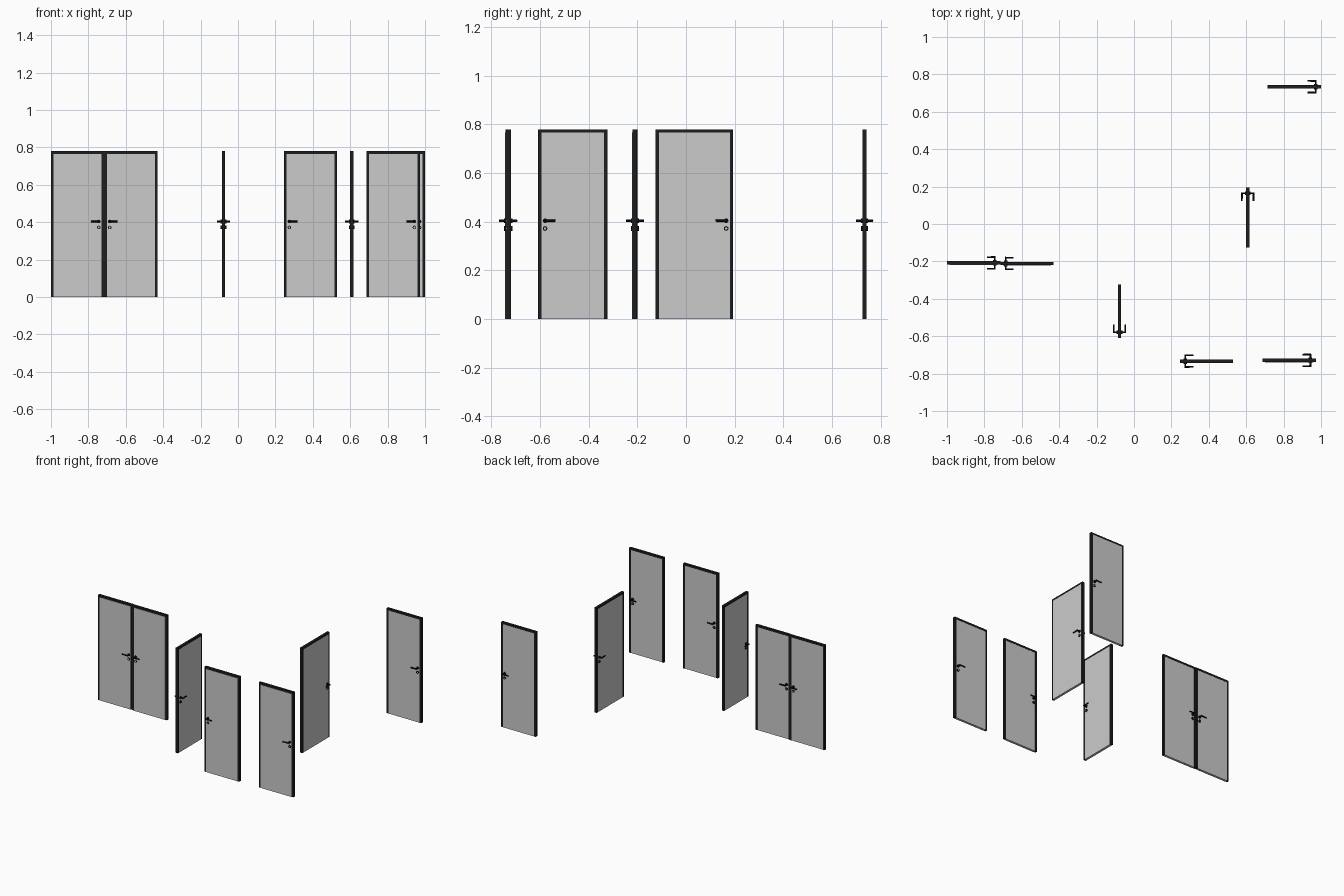
import bpy, bmesh
from math import pi
from mathutils import Matrix, Vector

if "Cube" in bpy.data.objects:
    bpy.data.objects.remove(bpy.data.objects["Cube"])

H = 0.78        # door height
FW = 0.014      # frame face width
FD = 0.018      # frame depth

dark = bpy.data.materials.new("dark_frame")
dark.diffuse_color = (0.012, 0.013, 0.013, 1)
dark.use_nodes = True
dark.node_tree.nodes["Principled BSDF"].inputs["Base Color"].default_value = dark.diffuse_color
black = bpy.data.materials.new("black_metal")
black.diffuse_color = (0.005, 0.005, 0.005, 1)
black.use_nodes = True
black.node_tree.nodes["Principled BSDF"].inputs["Base Color"].default_value = black.diffuse_color


def box(bm, lo, hi):
    lo, hi = Vector(lo), Vector(hi)
    m = Matrix.Translation((lo + hi) / 2) @ Matrix.Diagonal((*(hi - lo), 1))
    bmesh.ops.create_cube(bm, size=1, matrix=m)


def rod(bm, a, b, r, r2=None, n=16):
    a, b = Vector(a), Vector(b)
    d = b - a
    m = Matrix.Translation((a + b) / 2) @ d.to_track_quat('Z', 'Y').to_matrix().to_4x4()
    bmesh.ops.create_cone(bm, cap_ends=True, segments=n, radius1=r,
                          radius2=r if r2 is None else r2, depth=d.length, matrix=m)


def ring(bm, c, r_in, r_out, depth, n=20):
    # flat washer around the y axis
    m = Matrix.Translation(c)
    prof = [(r_in, -depth / 2), (r_out, -depth / 2), (r_out, depth / 2), (r_in, depth / 2)]
    loops = []
    for i in range(n):
        rot = Matrix.Rotation(2 * pi * i / n, 4, 'Y')
        loops.append([bm.verts.new(m @ rot @ Vector((p, y, 0))) for p, y in prof])
    for i in range(n):
        a, b = loops[i], loops[(i + 1) % n]
        for k in range(4):
            bm.faces.new((a[k], a[(k + 1) % 4], b[(k + 1) % 4], b[k]))


def finish(bm, name, matrix, mat=None, smooth=False):
    bmesh.ops.recalc_face_normals(bm, faces=bm.faces)
    me = bpy.data.meshes.new(name)
    bm.to_mesh(me)
    bm.free()
    ob = bpy.data.objects.new(name, me)
    bpy.context.collection.objects.link(ob)
    ob.matrix_world = matrix
    if mat:
        me.materials.append(mat)
    if smooth:
        bpy.ops.object.select_all(action='DESELECT')
        ob.select_set(True)
        bpy.context.view_layer.objects.active = ob
        bpy.ops.object.shade_smooth_by_angle()


def door(cx, cy, width, side, angle=0, shift=0):
    # local x runs along the door; side is the end that carries the handle
    M = Matrix.Translation((cx, cy, 0)) @ Matrix.Rotation(angle, 4, 'Z')
    w, d = width / 2, FD / 2

    # frame: two jambs and a head
    bm = bmesh.new()
    box(bm, (-w, -d, 0), (-w + FW, d, H))
    box(bm, (w - FW, -d, 0), (w, d, H))
    box(bm, (-w + FW, -d, H - FW), (w - FW, d, H))
    finish(bm, "door_frame", M, dark)

    # leaf
    bm = bmesh.new()
    box(bm, (-w + FW, -d + shift, 0), (w - FW, d + shift, H - FW))
    finish(bm, "door_leaf", M)

    # lever handles and lock rings on both faces
    hx, hz, lz = side * (w - 0.029), 0.404, 0.372
    bm = bmesh.new()
    for f in (-1, 1):
        rod(bm, (hx, 0, hz), (hx, f * 0.015, hz), 0.0095)
        rod(bm, (hx, f * 0.01, hz), (hx, f * 0.035, hz), 0.0045)
        rod(bm, (hx + side * 0.004, f * 0.031, hz),
            (hx - side * 0.043, f * 0.031, hz), 0.005, 0.0042)
    finish(bm, "lever_handle", M, black, True)

    bm = bmesh.new()
    for f in (-1, 1):
        ring(bm, (hx, f * 0.0115, lz), 0.005, 0.0095, 0.007)
    finish(bm, "lock_ring", M, black, True)
    bm = bmesh.new()
    rod(bm, (hx, -0.0135, lz), (hx, 0.0135, lz), 0.005)
    finish(bm, "lock_cylinder", M, None, True)


# double door
door(-0.8575, -0.208, 0.285, 1, shift=-0.002)
door(-0.5725, -0.211, 0.285, -1, shift=-0.002)
# single doors facing front
door(0.388, -0.733, 0.285, -1, shift=-0.002)
door(0.83, -0.729, 0.285, 1, shift=-0.002)
door(0.8575, 0.734, 0.285, 1)
# doors facing sideways
door(-0.0775, -0.466, 0.285, -1, pi / 2)
door(0.608, 0.034, 0.32, 1, pi / 2)
